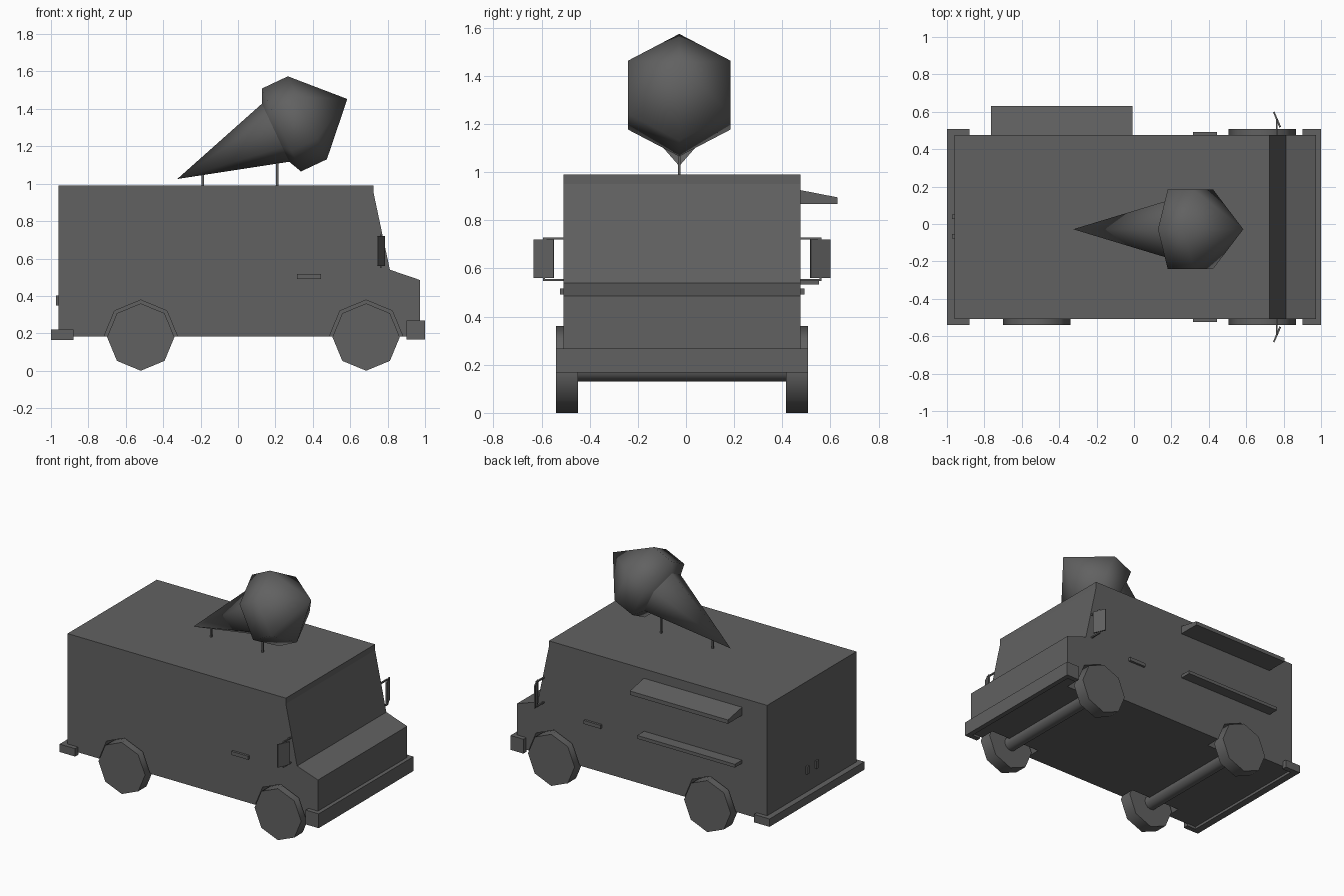
import bpy, bmesh, math
from mathutils import Vector

if "Cube" in bpy.data.objects:
    bpy.data.objects.remove(bpy.data.objects["Cube"], do_unlink=True)

YC = -0.016          # centre line of the van
HALF = 0.492         # half width of the body
AXLES = {"rear": -0.52, "front": 0.685}
SIDES = {"left": 1, "right": -1}

grey = bpy.data.materials.new("dark_grey")
grey.use_nodes = True
grey.diffuse_color = (0.12, 0.12, 0.12, 1)
grey.node_tree.nodes["Principled BSDF"].inputs["Base Color"].default_value = grey.diffuse_color


def finish(name, bm, smooth=None):
    bmesh.ops.recalc_face_normals(bm, faces=bm.faces)
    mesh = bpy.data.meshes.new(name)
    bm.to_mesh(mesh)
    bm.free()
    obj = bpy.data.objects.new(name, mesh)
    bpy.context.collection.objects.link(obj)
    mesh.materials.append(grey)
    if smooth:
        bpy.ops.object.select_all(action='DESELECT')
        obj.select_set(True)
        bpy.context.view_layer.objects.active = obj
        bpy.ops.object.shade_smooth_by_angle(angle=math.radians(smooth))
    return obj


def extrude(name, points, offset, smooth=None):
    """Prism from a flat outline pushed along an offset vector."""
    bm = bmesh.new()
    face = bm.faces.new([bm.verts.new(p) for p in points])
    new = bmesh.ops.extrude_face_region(bm, geom=[face])["geom"]
    bmesh.ops.translate(bm, vec=offset, verts=[v for v in new if isinstance(v, bmesh.types.BMVert)])
    return finish(name, bm, smooth)


def side_profile(name, xz, y0, y1, smooth=None):
    return extrude(name, [(x, y0, z) for x, z in xz], (0, y1 - y0, 0), smooth)


def box(name, x0, x1, y0, y1, z0, z1):
    return side_profile(name, [(x0, z0), (x1, z0), (x1, z1), (x0, z1)], y0, y1)


def disc(x, z, r, n):
    return [(x + r * math.sin(math.tau * i / n), z - r * math.cos(math.tau * i / n)) for i in range(n)]


def spun(name, profile, start, axis, n=6):
    """Faceted solid of revolution: (distance, radius) pairs along an axis."""
    side = Vector((0, 1, 0))
    up = axis.cross(side)
    bm = bmesh.new()
    rings = []
    for t, r in profile:
        count = n if r else 1
        rings.append([bm.verts.new(start + axis * t + r * (
            up * math.cos(math.tau * i / n) + side * math.sin(math.tau * i / n))) for i in range(count)])
    for a, b in zip(rings, rings[1:]):
        for i in range(n):
            j = (i + 1) % n
            quad = [a[i % len(a)], a[j % len(a)], b[j % len(b)], b[i % len(b)]]
            bm.faces.new(list(dict.fromkeys(quad)))
    return finish(name, bm, 180)


# Body with wheel wells
body = side_profile("van_body", [(-0.96, 0.183), (-0.96, 0.99), (0.725, 0.99), (0.725, 0.95),
                                 (0.812, 0.54), (0.973, 0.485), (0.973, 0.183)], YC - HALF, YC + HALF)
for end, x in AXLES.items():
    for side, s in SIDES.items():
        cutter = side_profile(f"{end}_{side}_well_cutter", disc(x, 0.18, 0.198, 8),
                              YC + s * 0.385, YC + s * 0.6)
        cutter.hide_render = True
        cutter.hide_set(True)
        cutter.display_type = 'WIRE'
        mod = body.modifiers.new("wheel_well", 'BOOLEAN')
        mod.object = cutter
        mod.operation = 'DIFFERENCE'
        mod.solver = 'EXACT'
bpy.context.view_layer.update()
cut_mesh = bpy.data.meshes.new_from_object(body.evaluated_get(bpy.context.evaluated_depsgraph_get()))
body.modifiers.clear()
body.data = cut_mesh
for obj in [o for o in bpy.data.objects if o.name.endswith("_well_cutter")]:
    bpy.data.objects.remove(obj, do_unlink=True)

# Wheels and axles
for end, x in AXLES.items():
    side_profile(f"{end}_axle", disc(x, 0.18, 0.05, 12), YC - 0.44, YC + 0.44, 40)
    for side, s in SIDES.items():
        side_profile(f"{end}_{side}_wheel", disc(x, 0.18, 0.18, 8), YC + s * 0.432, YC + s * 0.523, 50)


# Wrap-round bumpers
def bumper(name, outer, inner, tip, z0, z1):
    w, n = 0.523, HALF - 0.005
    plan = [(outer, -w), (outer, w), (tip, w), (tip, n), (inner, n), (inner, -n), (tip, -n), (tip, -w)]
    extrude(name, [(x, YC + y, z0) for x, y in plan], (0, 0, z1 - z0))


bumper("front_bumper", 1.0, 0.965, 0.9, 0.168, 0.268)
bumper("rear_bumper", -1.0, -0.95, -0.88, 0.165, 0.22)

# Door handles
for side, s in SIDES.items():
    box(f"{side}_door_handle", 0.315, 0.445, YC + s * 0.48, YC + s * 0.508, 0.491, 0.516)
for side, y in (("left", 0.04), ("right", -0.065)):
    box(f"{side}_rear_door_handle", -0.972, -0.95, y - 0.012, y + 0.012, 0.348, 0.402)

# Serving hatch awning and counter on the left side
wall = YC + HALF
extrude("awning", [(-0.765, wall - 0.01, 0.868), (-0.765, wall - 0.01, 0.927),
                   (-0.765, 0.63, 0.895), (-0.765, 0.63, 0.868)], (0.757, 0, 0))
box("serving_counter", -0.765, -0.01, wall - 0.01, 0.553, 0.533, 0.556)

# Wing mirrors, angled plates on thin brackets
for side, s in SIDES.items():
    plan = [(0.743, 0.615), (0.751, 0.617), (0.787, 0.535), (0.777, 0.532)]
    extrude(f"{side}_mirror", [(x, YC + s * y, 0.56) for x, y in plan], (0, 0, 0.16))
    for part, z in (("lower", 0.548), ("upper", 0.72)):
        box(f"{side}_mirror_{part}_bracket", 0.758, 0.768, YC + s * 0.48, YC + s * 0.578, z, z + 0.009)
    box(f"{side}_mirror_post", 0.758, 0.768, YC + s * 0.57, YC + s * 0.578, 0.548, 0.729)

# Giant ice cream on the roof
tip = Vector((-0.325, -0.028, 1.025))
axis = Vector((0.91, 0, 0.428)).normalized()
spun("wafer_cone", [(0, 0), (0.6, 0.177), (0.6, 0)], tip, axis).data.shade_flat()
bpy.ops.object.shade_smooth_by_angle(angle=math.radians(65))
spun("ice_cream_scoop", [(0.5, 0), (0.616, 0.245), (0.769, 0.245), (1.005, 0)], tip, axis)
for name, x, top in (("rear", -0.188, 1.05), ("front", 0.21, 1.13)):
    side_profile(f"{name}_cone_support", [(x - 0.006, 0.98), (x + 0.006, 0.98), (x + 0.006, top), (x - 0.006, top)],
                 -0.034, -0.022)
